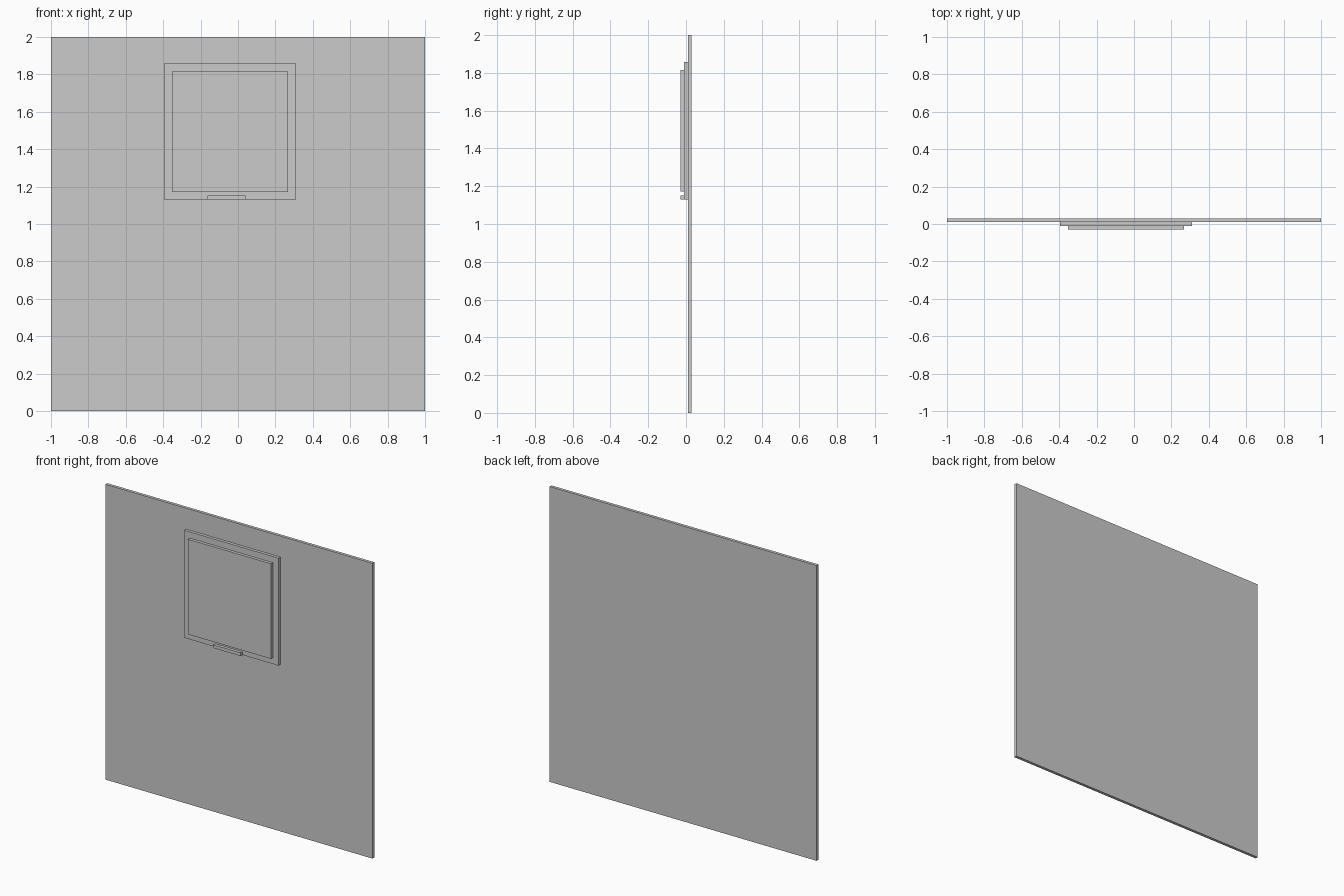
import bpy

cube = bpy.data.objects.get("Cube")
if cube:
    bpy.data.objects.remove(cube, do_unlink=True)

# One plain grey for everything
grey = bpy.data.materials.new("plain grey")
grey.use_nodes = True
color = (0.6, 0.6, 0.6, 1)
grey.diffuse_color = color
grey.node_tree.nodes["Principled BSDF"].inputs["Base Color"].default_value = color


def panel(name, x, y, z):
    """Box spanning the given (low, high) range on each axis."""
    spans = (x, y, z)
    bpy.ops.mesh.primitive_cube_add(size=1, location=[(a + b) / 2 for a, b in spans])
    obj = bpy.context.object
    obj.name = name
    obj.scale = [b - a for a, b in spans]
    bpy.ops.object.transform_apply(location=False, rotation=False, scale=True)
    obj.data.materials.append(grey)
    return obj


# Layers from back to front, each of the same thickness
back, middle, front = (0.01, 0.03), (-0.01, 0.01), (-0.03, -0.01)

panel("wall", (-1, 1), back, (0, 2))
panel("frame_plate", (-0.395, 0.31), middle, (1.13, 1.858))
panel("raised_panel", (-0.353, 0.268), front, (1.172, 1.816))
panel("bottom_ledge", (-0.163, 0.04), front, (1.13, 1.152))
